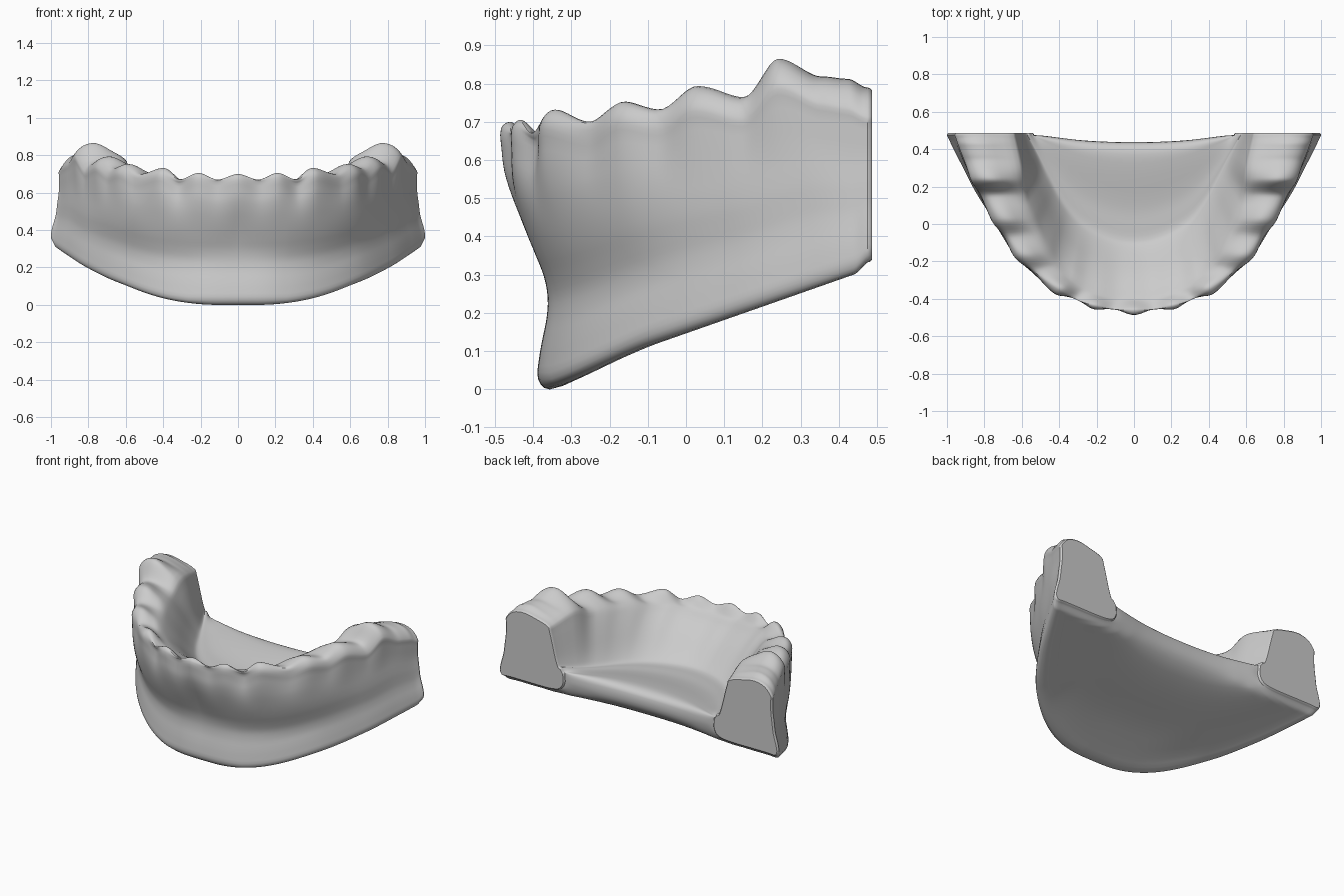
import bpy, bmesh, math
from mathutils import Vector as V

if "Cube" in bpy.data.objects:
    bpy.data.objects.remove(bpy.data.objects["Cube"])

# Guide curves of the right half in plan view, from the front midline to the rear end
BASE = [(0, -.387), (.22, -.368), (.44, -.275), (.65, -.105), (.82, .13), (.93, .335), (1, .475)]
TOOTH = [(0, -.472), (.22, -.447), (.42, -.36), (.63, -.18), (.79, .09), (.89, .3), (.957, .475)]
INNER = [(0, -.40), (.18, -.38), (.34, -.295), (.46, -.15), (.575, .1), (.61, .3), (.645, .475)]
FOOT = [(0, -.09), (.14, -.065), (.28, .01), (.38, .12), (.46, .26), (.52, .38), (.57, .475)]
RIM = [(0, .434), (.1, .435), (.2, .439), (.3, .447), (.4, .46), (.49, .472), (.535, .475)]
# Crest height with cusps, and the same line without them
CREST = [(0, .70), (.5, .672), (1, .708), (1.5, .675), (2, .736), (2.6, .705), (3.05, .757), (3.4, .737),
         (3.75, .797), (4.25, .768), (4.7, .867), (5.3, .82), (5.7, .813), (6, .79)]
SMOOTH = [(0, .685), (2, .715), (4, .78), (5, .835), (6, .80)]


def sstep(a, b, x):
    x = max(0, min(1, (x - a) / (b - a)))
    return x * x * (3 - 2 * x)


def height(keys, t):
    for (a, za), (b, zb) in zip(keys, keys[1:]):
        if t <= b:
            return za + (zb - za) * sstep(a, b, t)
    return keys[-1][1]


def plan(keys, t):
    def k(i):
        if i < 0:
            return V((-keys[-i][0], keys[-i][1], 0))
        if i > 6:
            return 2 * k(6) - k(5)
        return V((*keys[i], 0))
    i = min(5, int(t))
    f = t - i
    a, b, c, d = k(i - 1), k(i), k(i + 1), k(i + 2)
    return .5 * (2 * b + (c - a) * f + (2 * a - 5 * b + 4 * c - d) * f**2 + (3 * b - a - 3 * c + d) * f**3)


def at(p, z):
    return V((p.x, p.y, z))


def floor_z(p):
    return max(0, .35 * (p.y + .355) + .025 * sstep(-.35, -.08, p.y) + .02 * sstep(.44, .48, p.y))


def refine(pts, n=3):
    """Closed smooth curve through the section points without overshoot."""
    m, out = len(pts), []
    tan = [(pts[(i + 1) % m] - pts[i - 1]).normalized() for i in range(m)]
    for i in range(m):
        p, q = pts[i], pts[(i + 1) % m]
        ln = (q - p).length
        for j in range(n):
            s = j / n
            out.append(p * (2*s**3 - 3*s**2 + 1) + tan[i] * ln * (s**3 - 2*s**2 + s)
                       + q * (3*s**2 - 2*s**3) + tan[(i + 1) % m] * ln * (s**3 - s**2))
    return out


def section(t):
    b, o, i, f, c = (plan(k, t) for k in (BASE, TOOTH, INNER, FOOT, RIM))
    r = t / 6
    crest, even = height(CREST, t), height(SMOOTH, t)
    bump = crest - even
    out = (b - f).normalized()
    pts = []
    # underside, from the rear rim to the base edge
    pts.append(at(c, floor_z(c) + .065))
    for s in (.04, .12, .3, .6, .85, .965):
        p = c.lerp(b, s)
        pts.append(at(p, floor_z(p) + {.04: .028, .12: .008}.get(s, 0)))
    # outer wall with its waist and the tooth bulges
    zb, zt = floor_z(b) + .026, even - .015 - .06 * r
    for n in range(13):
        w = n / 12
        p = b.lerp(o, sstep(.4 * (1 - r), .9 - .15 * r, w))
        p = p - out * (.026 - .018 * r) * math.exp(-((w - .31) / .16)**2) * min(1, w * 8)
        p = p + out * .8 * bump * sstep(.6, 1, w) * (1 - r)
        pts.append(at(p, zb + (zt - zb) * w + bump * .9 * sstep(.65, 1, w)))
    # biting ridge, rounder towards the rear
    pts.append(at(o.lerp(i, .15), crest - .02 * r))
    pts.append(at(o.lerp(i, .4), crest - .012 * (1 - r)))
    pts.append(at(o.lerp(i, .7), even + .6 * bump - .035 + .015 * r))
    zi = even + .15 * bump - .055
    pts.append(at(i, zi))
    # inner slope and floor
    zf = .415 + .08 * r * r
    for s, d0 in ((.2, .13), (.45, .37), (.7, .69), (.88, .91), (1, 1)):
        drop = (1 - r) * d0 + r * (.5 * s + .5 * sstep(0, 1, s))
        pts.append(at(i.lerp(f, s), zi + (zf - zi) * drop))
    for s in (.15, .3, .45, .6, .75, .88, .96):
        pts.append(at(f.lerp(c, s), zf + (.465 - zf) * sstep(.2, .92, s) - .01 * (s > .95)))
    pts.append(at(c, .43))
    return refine(pts)


# Dental cast: sweep the section round the arch
N = 110
half = [section(6 * k / N) for k in range(N + 1)]
m = len(half[0])


def end_ring(ring, inset, y):
    """Offset the flat end outline inwards for a rounded end."""
    out = []
    for k in range(m):
        d = ring[(k + 1) % m] - ring[k - 1]
        nrm = V((-d.z, 0, d.x)).normalized()
        p = ring[k] + nrm * inset
        out.append(V((p.x, y, p.z)))
    return out


half += [end_ring(half[-1], .002, .482), end_ring(half[-1], .008, .487)]
rings = [[V((-p.x, p.y, p.z)) for p in r] for r in half[:0:-1]] + half

bm = bmesh.new()
vr = [[bm.verts.new(p) for p in r] for r in rings]
for a, b in zip(vr, vr[1:]):
    for j in range(m):
        k = (j + 1) % m
        bm.faces.new((a[j], a[k], b[k], b[j]))
# flat rear ends with a crisp border
for ring in (vr[0], vr[-1][::-1]):
    bm.faces.new(ring)
bmesh.ops.recalc_face_normals(bm, faces=bm.faces)
me = bpy.data.meshes.new("dental_cast")
bm.to_mesh(me)
bm.free()
ob = bpy.data.objects.new("dental_cast", me)
bpy.context.collection.objects.link(ob)
bpy.context.view_layer.objects.active = ob
ob.select_set(True)
bpy.ops.object.shade_smooth_by_angle(angle=math.radians(35))
